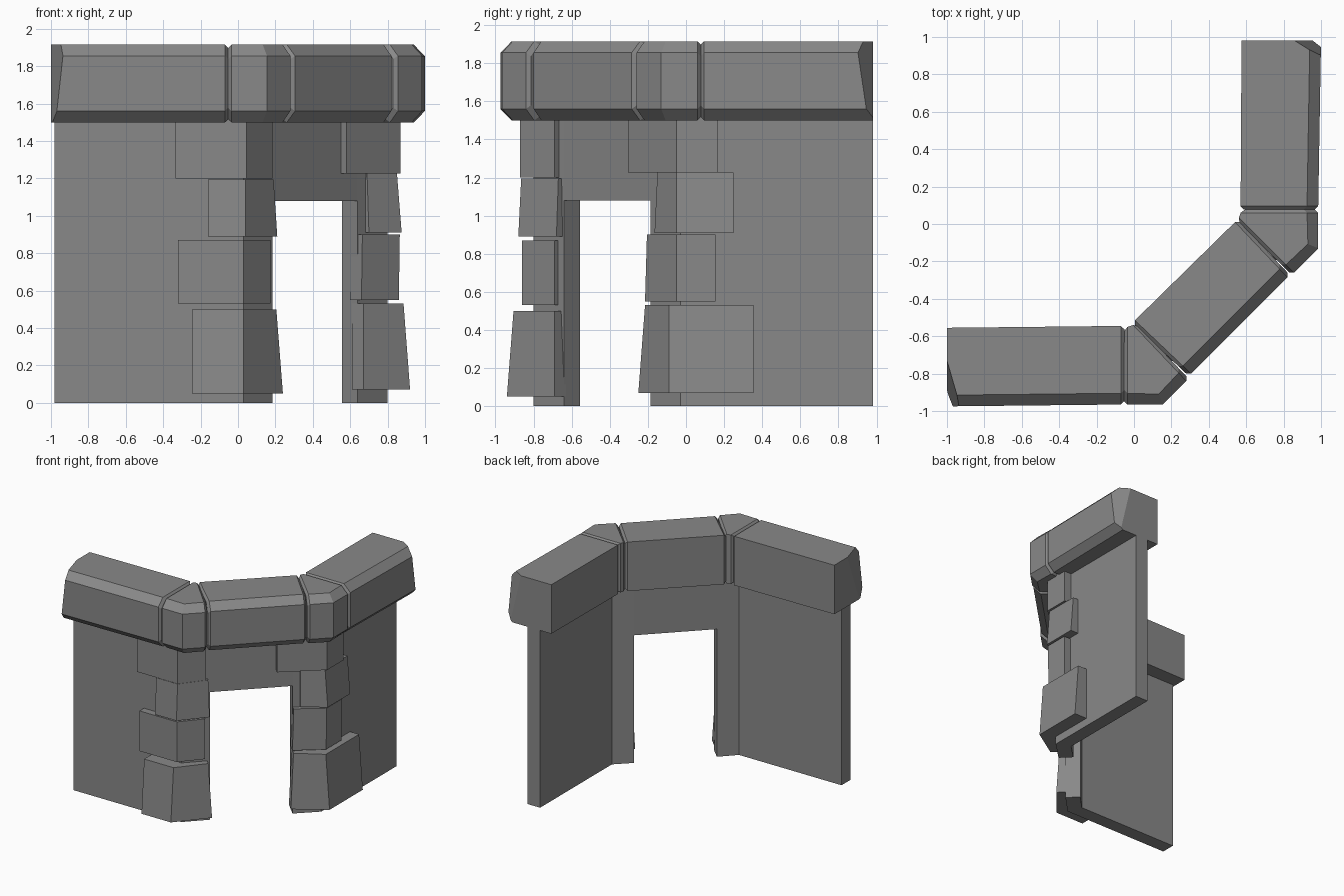
import bpy
import bmesh
from mathutils import Vector

cube = bpy.data.objects.get("Cube")
if cube:
    bpy.data.objects.remove(cube, do_unlink=True)

stone = bpy.data.materials.new("stone_grey")
stone.use_nodes = True
GREY = (0.25, 0.25, 0.25, 1)
stone.diffuse_color = GREY
stone.node_tree.nodes["Principled BSDF"].inputs["Base Color"].default_value = GREY


def flip(points):
    """Mirror plan points across the diagonal of the corner."""
    return [(-y, -x) for x, y in points]


def loft(name, rings, chip=None):
    """Skin matching rings of points, close both ends, optionally chip a corner."""
    bm = bmesh.new()
    loops = [[bm.verts.new(p) for p in ring] for ring in rings]
    count = len(loops[0])
    for a, b in zip(loops, loops[1:]):
        for i in range(count):
            j = (i + 1) % count
            bm.faces.new((a[i], a[j], b[j], b[i]))
    bm.faces.new(loops[0])
    bm.faces.new(loops[-1])
    if chip:
        p, q, r = (Vector(c) for c in chip)
        normal = (q - p).cross(r - p)
        centre = sum((v.co for v in bm.verts), Vector()) / len(bm.verts)
        if normal.dot(centre - p) > 0:
            normal.negate()
        cut = bmesh.ops.bisect_plane(bm, geom=bm.verts[:] + bm.edges[:] + bm.faces[:],
                                     plane_co=p, plane_no=normal, clear_outer=True)
        edges = [e for e in cut["geom_cut"] if isinstance(e, bmesh.types.BMEdge)]
        bmesh.ops.contextual_create(bm, geom=edges)
    bmesh.ops.recalc_face_normals(bm, faces=bm.faces[:])
    mesh = bpy.data.meshes.new(name)
    bm.to_mesh(mesh)
    bm.free()
    mesh.materials.append(stone)
    obj = bpy.data.objects.new(name, mesh)
    bpy.context.collection.objects.link(obj)
    return obj


def prism(name, low, high, z0, z1):
    return loft(name, [[(x, y, z0) for x, y in low], [(x, y, z1) for x, y in high]])


# Walls: two bent wings and the lintel over the doorway
WALL_TOP = 1.55
jamb_out, jamb_in = (0.185, -0.64), (0.1, -0.555)
wing = [(-0.98, -0.8), (0.03, -0.8), jamb_out, jamb_in, (-0.02, -0.68), (-0.98, -0.68)]
prism("front_wall", wing, wing, 0, WALL_TOP)
prism("side_wall", flip(wing), flip(wing), 0, WALL_TOP)
lintel = [jamb_out, jamb_in] + flip([jamb_in, jamb_out])
prism("door_lintel", lintel, lintel, 1.08, WALL_TOP)


# Corner stones: each wraps a bend of the wall and leans a little
def corner_stone(name, z, left, face, bend, tip, mirrored):
    plans = []
    for f, (tx, ty) in zip(face, tip):
        plan = [(left, -0.72), (left, f), (bend, f), (tx, ty),
                (tx - 0.06, ty + 0.06), (-0.02, -0.72)]
        plans.append(flip(plan) if mirrored else plan)
    prism(name, *plans, *z)


front_stones = [
    ((0.05, 0.5), -0.245, (-0.94, -0.905), 0.03, ((0.24, -0.69), (0.205, -0.69))),
    ((0.53, 0.87), -0.32, (-0.86, -0.86), 0.03, ((0.175, -0.69), (0.175, -0.69))),
    ((0.89, 1.195), -0.16, (-0.88, -0.865), 0.04, ((0.21, -0.68), (0.19, -0.67))),
    ((1.2, 1.52), -0.335, (-0.87, -0.87), 0.045, ((0.185, -0.69), (0.185, -0.69))),
]
side_stones = [
    ((0.07, 0.53), -0.355, (-0.92, -0.885), 0.09, ((0.25, -0.67), (0.215, -0.67))),
    ((0.55, 0.9), -0.155, (-0.86, -0.865), 0.05, ((0.215, -0.66), (0.205, -0.665))),
    ((0.91, 1.225), -0.25, (-0.875, -0.85), 0.05, ((0.165, -0.7), (0.15, -0.69))),
    ((1.225, 1.52), -0.165, (-0.87, -0.87), 0.05, ((0.305, -0.58), (0.305, -0.58))),
]
for side, stones in (("front", front_stones), ("side", side_stones)):
    for n, (z, left, face, bend, tip) in enumerate(stones, 1):
        corner_stone(f"{side}_corner_stone_{n}", z, left, face, bend, tip, side == "side")


# Coping: chamfered outer edge, square inner edge, shallow joints between blocks
BASE, TOP, CHAMFER, JOINT = 1.5, 1.915, 0.06, 0.018


def section(outer, inner, shrink=0.0):
    o, i = Vector(outer), Vector(inner)
    d = (i - o).normalized()
    o, i = o + d * shrink, i - d * shrink
    low, high = BASE + shrink, TOP - shrink
    c = o + d * CHAMFER
    plan = [(c, low), (o, low + CHAMFER), (o, high - CHAMFER), (c, high), (i, high), (i, low)]
    return [(p.x, p.y, z) for p, z in plan]


def coping(name, stations, joints, chip=None):
    """joints tells whether the first and last ends narrow into a joint."""
    rings = [section(*s) for s in stations]
    for at_joint, end, near in ((joints[0], 0, 1), (joints[1], -1, -2)):
        if at_joint:
            tight = []
            for p, q in zip(stations[end], stations[near]):
                p, q = Vector(p), Vector(q)
                tight.append(p + (p - q).normalized() * JOINT)
            ring = section(*tight, JOINT)
            rings = [ring] + rings if end == 0 else rings + [ring]
    loft(name, rings, chip)


coping("front_coping", [((-1, -0.975), (-1, -0.555)), ((-0.07, -0.965), (-0.07, -0.545))],
       (False, True), ((-1, -0.73, TOP), (-0.945, -0.92, TOP), (-0.975, -0.975, BASE)))
coping("front_corner_coping",
       [((-0.035, -0.965), (-0.035, -0.55)), ((0.155, -0.965), (-0.02, -0.545)),
        ((0.28, -0.84), (-0.005, -0.54))], (True, True))
coping("middle_coping", [((0.305, -0.8), (0.005, -0.515)), ((0.82, -0.285), (0.54, 0.01))],
       (True, True))
coping("side_corner_coping",
       [((0.855, -0.26), (0.56, 0.035)), ((0.985, -0.13), (0.565, 0.045)),
        ((0.985, 0.06), (0.57, 0.06))], (True, True))
coping("side_coping", [((0.985, 0.095), (0.57, 0.095)), ((1, 0.98), (0.575, 0.98))],
       (True, False), ((0.86, 0.98, TOP), (0.94, 0.93, TOP), (1, 0.955, BASE)))
